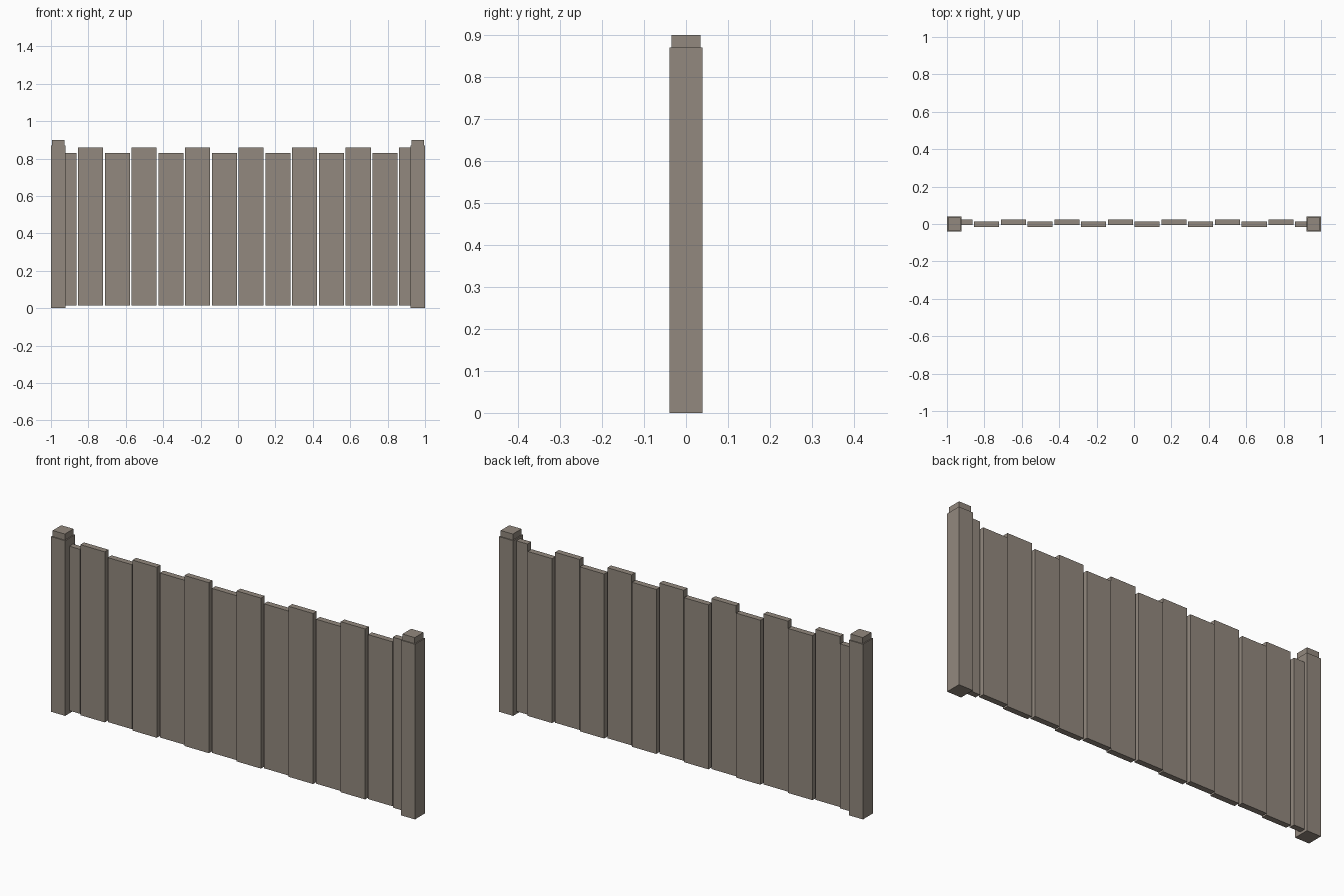
import bpy

default = bpy.data.objects.get("Cube")
if default:
    bpy.data.objects.remove(default, do_unlink=True)

# Single weathered wood colour
wood = bpy.data.materials.new("weathered_grey_wood")
wood.use_nodes = True
colour = (0.29, 0.25, 0.21, 1.0)
wood.diffuse_color = colour
bsdf = wood.node_tree.nodes["Principled BSDF"]
bsdf.inputs["Base Color"].default_value = colour
bsdf.inputs["Roughness"].default_value = 0.9


def box(name, x, y, z):
    """Add a box from its (min, max) range on each axis."""
    bpy.ops.mesh.primitive_cube_add(size=1)
    ob = bpy.context.object
    ob.name = name
    ob.location = [(a + b) / 2 for a, b in (x, y, z)]
    ob.scale = [b - a for a, b in (x, y, z)]
    bpy.ops.object.transform_apply(location=False, rotation=False, scale=True)
    ob.data.materials.append(wood)
    return ob


# End posts with slightly narrower caps
POST = 0.077
INSET = 0.005
for side, sign in (("left", 1), ("right", -1)):
    cx = sign * (1 - POST / 2)
    for part, half_x, half_y, z in (
        ("post", POST / 2, 0.039, (0, 0.87)),
        ("post_cap", POST / 2 - INSET, 0.039 - INSET, (0.87, 0.90)),
    ):
        box(f"{side}_{part}", (cx - half_x, cx + half_x), (-half_y, half_y), z)

# Planks alternate: short ones set back, tall ones set forward
COUNT = 14
PITCH = 0.1431
WIDTH = 0.134
for i in range(COUNT):
    x = (i - COUNT / 2) * PITCH + 0.0035
    if i % 2:
        name, y, top = "tall_plank", (-0.016, 0.013), 0.86
    else:
        name, y, top = "short_plank", (-0.005, 0.024), 0.83
    box(f"{name}_{i // 2 + 1}", (x, x + WIDTH), y, (0.013, top))
